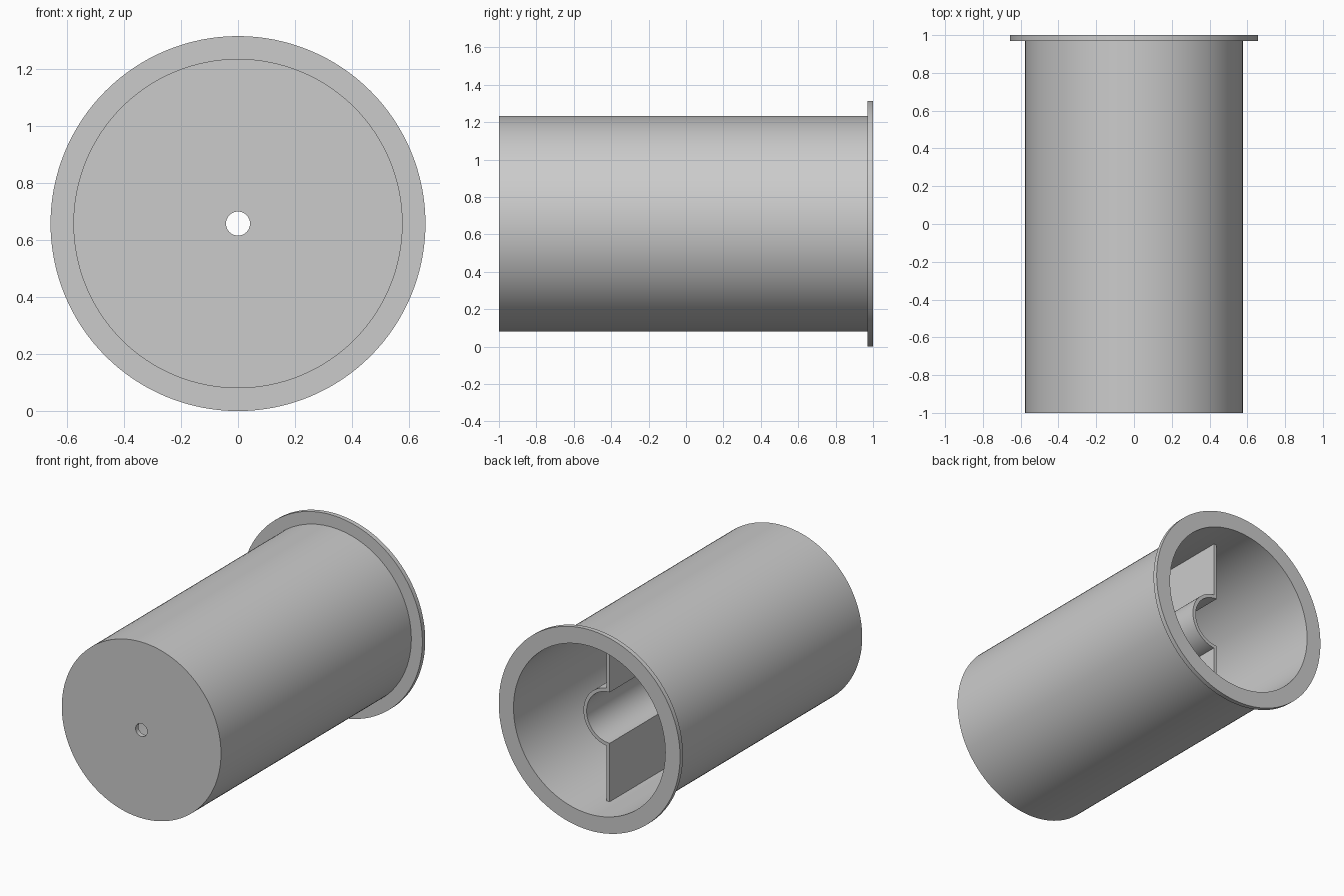
import bpy, bmesh
from math import sin, cos, pi, sqrt, asin, radians

cube = bpy.data.objects.get("Cube")
if cube:
    bpy.data.objects.remove(cube, do_unlink=True)

FLANGE_R, BODY_R, INNER_R, HOLE_R = 0.657, 0.577, 0.55, 0.042
WALL = 0.03
AXIS_Z = FLANGE_R

grey = bpy.data.materials.new("plain grey")
grey.use_nodes = True
colour = (0.6, 0.6, 0.6, 1)
grey.diffuse_color = colour
grey.node_tree.nodes["Principled BSDF"].inputs["Base Color"].default_value = colour


def finish(bm, name):
    """Turn a bmesh into a smooth-shaded grey object on the cup's axis."""
    bmesh.ops.recalc_face_normals(bm, faces=bm.faces)
    mesh = bpy.data.meshes.new(name)
    bm.to_mesh(mesh)
    bm.free()
    mesh.materials.append(grey)
    obj = bpy.data.objects.new(name, mesh)
    bpy.context.collection.objects.link(obj)
    obj.location.z = AXIS_Z
    bpy.ops.object.select_all(action='DESELECT')
    obj.select_set(True)
    bpy.context.view_layer.objects.active = obj
    bpy.ops.object.shade_smooth_by_angle(angle=radians(30))
    return obj


# Flanged cup: wall section (radius, y) revolved around the y axis
section = [(HOLE_R, -1), (BODY_R, -1), (BODY_R, 1 - WALL), (FLANGE_R, 1 - WALL),
           (FLANGE_R, 1), (INNER_R, 1), (INNER_R, WALL - 1), (HOLE_R, WALL - 1)]
bm = bmesh.new()
ring = [bm.verts.new((r, y, 0)) for r, y in section]
edges = [bm.edges.new((v, ring[(i + 1) % len(ring)])) for i, v in enumerate(ring)]
bmesh.ops.spin(bm, geom=ring + edges, cent=(0, 0, 0), axis=(0, 1, 0),
               angle=2 * pi, steps=128, use_duplicate=False)
bmesh.ops.remove_doubles(bm, verts=bm.verts, dist=0.0001)
finish(bm, "flanged_cup")

# Inner divider: two upright plates joined by a half tube, extruded along y
TUBE_OUT, TUBE_IN, PLATE, REACH = 0.19, 0.167, 0.022, 0.56
BACK, FRONT = 0.79, -0.985


def arc(radius, start, end, steps=32):
    """Points (x, z) on an arc, angles measured from +x."""
    angles = [start + (end - start) * i / steps for i in range(steps + 1)]
    return [(radius * cos(a), radius * sin(a)) for a in angles]


joint = pi / 2 - asin(PLATE / TUBE_OUT)
outline = ([(0, REACH), (PLATE, REACH)] + arc(TUBE_OUT, joint, -joint)
           + [(PLATE, -REACH), (0, -REACH)] + arc(TUBE_IN, -pi / 2, pi / 2))
bm = bmesh.new()
face = bm.faces.new([bm.verts.new((x, BACK, z)) for x, z in outline])
extruded = bmesh.ops.extrude_face_region(bm, geom=[face], use_keep_orig=True)
moved = [g for g in extruded["geom"] if isinstance(g, bmesh.types.BMVert)]
bmesh.ops.translate(bm, verts=moved, vec=(0, FRONT - BACK, 0))
finish(bm, "inner_divider")
